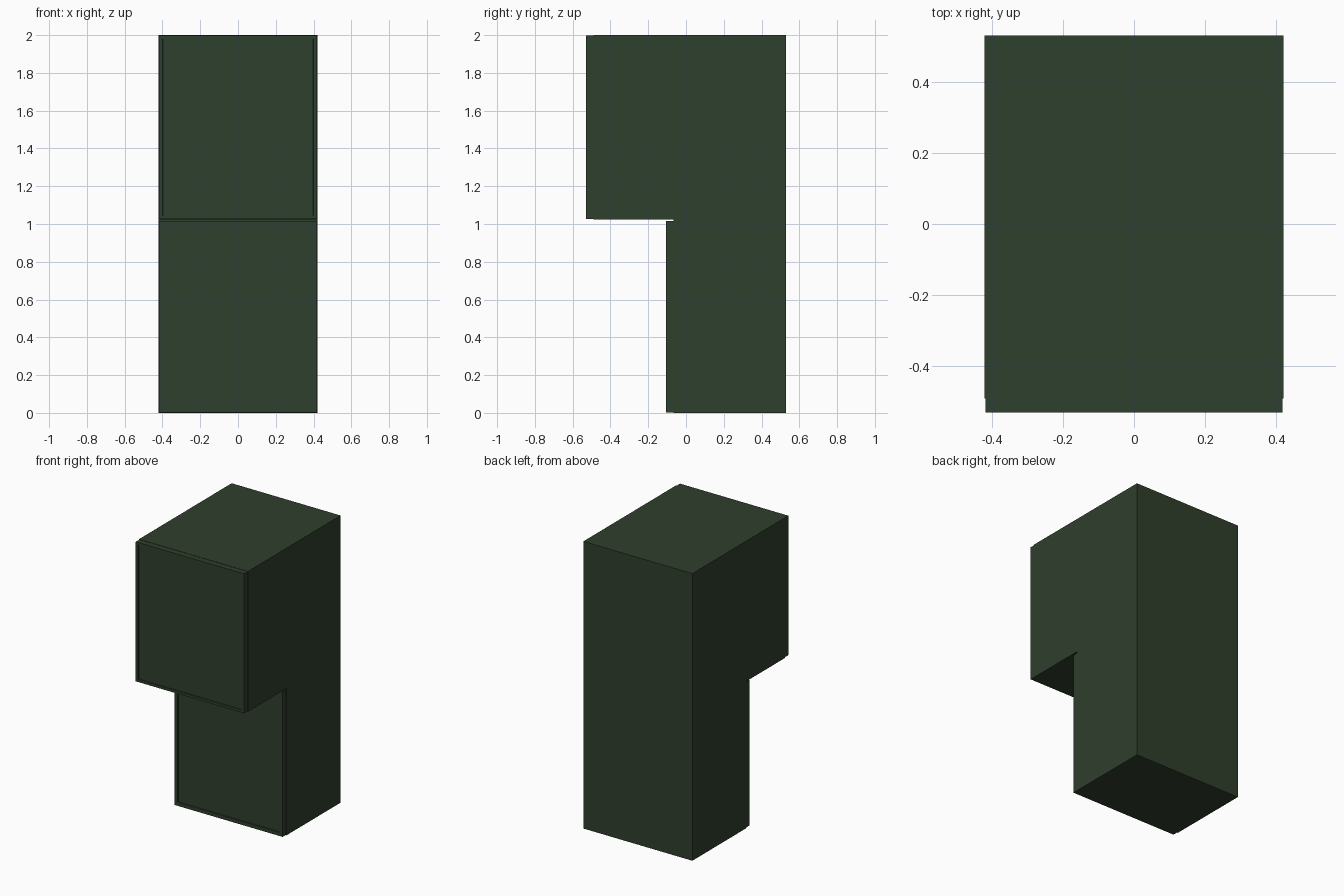
import bpy, bmesh

if "Cube" in bpy.data.objects:
    bpy.data.objects.remove(bpy.data.objects["Cube"])

green = bpy.data.materials.new("dark_green")
green.diffuse_color = (0.028, 0.05, 0.026, 1)
green.use_nodes = True
green.node_tree.nodes["Principled BSDF"].inputs["Base Color"].default_value = green.diffuse_color


def box(name, x, y0, y1, z0, z1, border=0, recess=0):
    """Box symmetric in x; optional recessed panel in its front face."""
    bm = bmesh.new()
    bmesh.ops.create_cube(bm, size=1)
    for v in bm.verts:
        v.co = (x if v.co.x > 0 else -x,
                y1 if v.co.y > 0 else y0,
                z1 if v.co.z > 0 else z0)
    bm.normal_update()
    if border:
        front = [f for f in bm.faces if f.normal.y < -0.9]
        bmesh.ops.inset_region(bm, faces=front, thickness=border)
        bmesh.ops.inset_region(bm, faces=front, thickness=0.002, depth=-recess)
    mesh = bpy.data.meshes.new(name)
    bm.to_mesh(mesh)
    bm.free()
    mesh.materials.append(green)
    obj = bpy.data.objects.new(name, mesh)
    bpy.context.collection.objects.link(obj)
    return obj


def l_body(name, x, outline):
    """L-shaped side profile extruded across the width."""
    bm = bmesh.new()
    face = bm.faces.new([bm.verts.new((-x, y, z)) for y, z in outline])
    ext = bmesh.ops.extrude_face_region(bm, geom=[face])
    for v in ext["geom"]:
        if isinstance(v, bmesh.types.BMVert):
            v.co.x = x
    bmesh.ops.recalc_face_normals(bm, faces=bm.faces)
    mesh = bpy.data.meshes.new(name)
    bm.to_mesh(mesh)
    bm.free()
    mesh.materials.append(green)
    obj = bpy.data.objects.new(name, mesh)
    bpy.context.collection.objects.link(obj)


# Cabinet body with overhanging upper half
l_body("cabinet_body", 0.42, [(0.53, 0), (-0.067, 0), (-0.067, 1.023),
                              (-0.49, 1.023), (-0.49, 2), (0.53, 2)])

# Doors with shallow recessed panels
box("upper_door", 0.417, -0.53, -0.49, 1.026, 1.998, 0.025, 0.006)
box("lower_door", 0.417, -0.105, -0.067, 0.003, 1.015, 0.035, 0.006)
